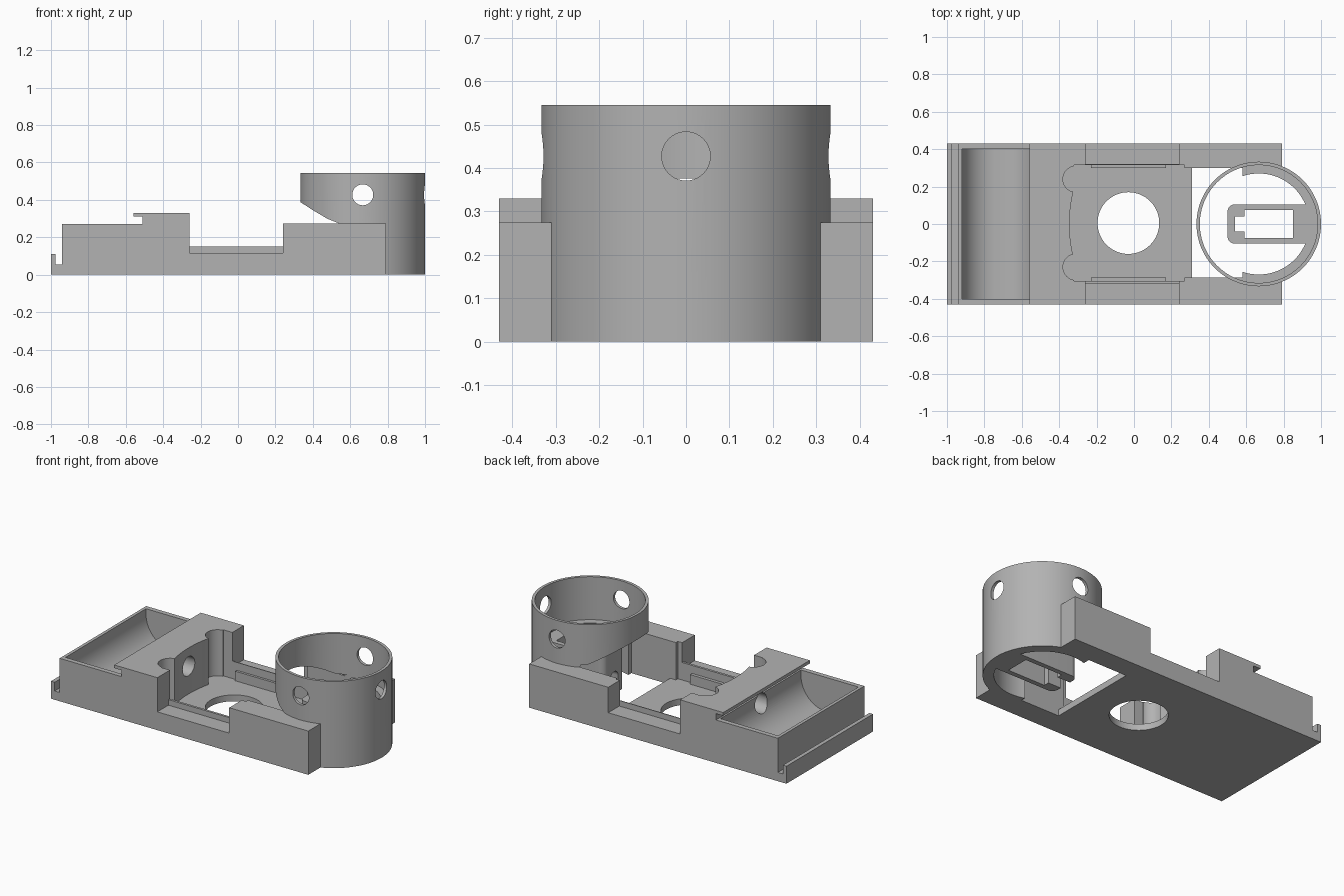
import bpy, bmesh, math
from mathutils import Vector

old = bpy.data.objects.get("Cube")
if old:
    bpy.data.objects.remove(old, do_unlink=True)

grey = bpy.data.materials.new("plain grey")
grey.use_nodes = True
grey.diffuse_color = (0.45, 0.45, 0.45, 1)
grey.node_tree.nodes["Principled BSDF"].inputs["Base Color"].default_value = grey.diffuse_color


def prism(name, pts, axis, lo, hi):
    """Extrude a 2D outline along an axis; the outline uses the other two axes in order."""
    def place(p, h):
        return {"x": (h, p[0], p[1]), "y": (p[0], h, p[1]), "z": (p[0], p[1], h)}[axis]
    bm = bmesh.new()
    face = bm.faces.new([bm.verts.new(place(p, lo)) for p in pts])
    out = bmesh.ops.extrude_face_region(bm, geom=[face])
    verts = [v for v in out["geom"] if isinstance(v, bmesh.types.BMVert)]
    bmesh.ops.translate(bm, verts=verts, vec=Vector(place((0, 0), hi - lo)))
    bmesh.ops.recalc_face_normals(bm, faces=bm.faces)
    me = bpy.data.meshes.new(name)
    bm.to_mesh(me)
    bm.free()
    me.materials.append(grey)
    ob = bpy.data.objects.new(name, me)
    bpy.context.collection.objects.link(ob)
    return ob


def arc(cx, cy, r, a, b, n=24):
    angles = [math.radians(a + (b - a) * i / n) for i in range(n + 1)]
    return [(cx + r * math.cos(t), cy + r * math.sin(t)) for t in angles]


def circle(cx, cy, r, n=64):
    return arc(cx, cy, r, 0, 360, n)[:-1]


def rect(x0, x1, y0, y1):
    return [(x0, y0), (x1, y0), (x1, y1), (x0, y1)]


def combine(target, tool, operation):
    """Apply one boolean and discard the tool."""
    mod = target.modifiers.new("bool", "BOOLEAN")
    mod.operation, mod.solver, mod.object = operation, "EXACT", tool
    bpy.context.view_layer.update()
    ev = target.evaluated_get(bpy.context.evaluated_depsgraph_get())
    me = bpy.data.meshes.new_from_object(ev)
    target.modifiers.clear()
    target.data = me
    bpy.data.objects.remove(tool, do_unlink=True)


def cut(target, *shape):
    combine(target, prism("cutter", *shape), "DIFFERENCE")


def add(target, *shape):
    combine(target, prism("addition", *shape), "UNION")


# Long base: side outline with end hook, block with overhanging lip, low rails
body = prism("base", [
    (-1, 0), (0.79, 0), (0.79, 0.275), (0.24, 0.275), (0.24, 0.115), (-0.26, 0.115),
    (-0.26, 0.33), (-0.56, 0.33), (-0.56, 0.31), (-0.51, 0.31), (-0.51, 0.27),
    (-0.94, 0.27), (-0.94, 0.055), (-0.975, 0.055), (-0.975, 0.11), (-1, 0.11)],
    "y", -0.43, 0.43)
add(body, rect(-0.29, 0.26, 0.05, 0.15), "y", -0.32, 0.32)

# Rounded trough
trough = arc(-0.74, 0.235, 0.18, 180, 270) + arc(-0.70, 0.235, 0.18, 270, 360)
cut(body, [(-0.92, 0.29)] + trough + [(-0.52, 0.29)], "y", -0.4, 0.4)

# Central pocket with bowed wall, round corner reliefs and floor hole
bow = arc(0.385, 0, 0.73, 166.5, 193.5)
cut(body, [(0.32, -0.285), (0.32, 0.3), (0.27, 0.3), (0.27, 0.315), (-0.32, 0.315)] + bow
    + [(-0.32, -0.305), (0.27, -0.305), (0.27, -0.285)], "z", 0.04, 0.5)
for y in (0.24, -0.23):
    cut(body, circle(-0.31, y, 0.07, 40), "z", 0.04, 0.5)
cut(body, circle(-0.03, 0.005, 0.165), "z", -0.1, 0.1)
cut(body, circle(0, 0.215, 0.06, 40), "x", -0.6, -0.3)

# Low ledges along the pocket walls
for y0, y1 in ((0.3, 0.325), (-0.315, -0.285)):
    add(body, rect(-0.23, 0.17, 0.02, 0.1), "y", y0, y1)

# Round collar: bored out, undercut on the inner side, three round side holes
cx = 0.667
collar = prism("collar", circle(cx, 0, 0.333, 96), "z", 0, 0.545)
cut(collar, circle(cx, 0, 0.315, 96), "z", 0.275, 0.7)
cut(collar, [(0.3, 0.41), (0.4, 0.345), (0.48, 0.298), (0.54, 0.274), (0.54, -0.1), (0.3, -0.1)],
    "y", -0.5, 0.5)
cut(collar, circle(cx, 0.427, 0.056, 40), "y", -0.5, 0.5)
cut(collar, circle(0, 0.427, 0.056, 40), "x", 0.8, 1.2)
combine(body, collar, "UNION")

# Opening through the floor, rounded inside the collar
cut(body, [(0.31, -0.285), (0.58, -0.285)] + arc(cx, 0, 0.27, -108.8, 108.8, 64)
    + [(0.58, 0.3), (0.31, 0.3)], "z", -0.1, 0.29)

# Slotted bracket inside the collar
outer = arc(0.54, 0.065, 0.04, 90, 180, 8) + arc(0.54, -0.065, 0.04, 180, 270, 8)
bracket = prism("bracket", outer + [(0.92, -0.105), (0.92, 0.105)], "z", 0, 0.27)
cut(bracket, rect(0.59, 0.85, -0.075, 0.075), "z", -0.1, 0.5)
cut(bracket, rect(0.54, 0.6, -0.04, 0.04), "z", -0.1, 0.5)
cut(bracket, [(-0.04, -0.1), (0.04, -0.1)] + arc(0, 0.1, 0.04, 0, 180, 12), "x", 0.45, 0.57)
add(bracket, rect(0.87, 0.945, -0.105, 0.105), "z", 0, 0.27)

# Smooth the round walls and keep edges crisp
for ob in (body, bracket):
    bpy.ops.object.select_all(action="DESELECT")
    ob.select_set(True)
    bpy.context.view_layer.objects.active = ob
    bpy.ops.object.shade_smooth_by_angle(angle=math.radians(25))
